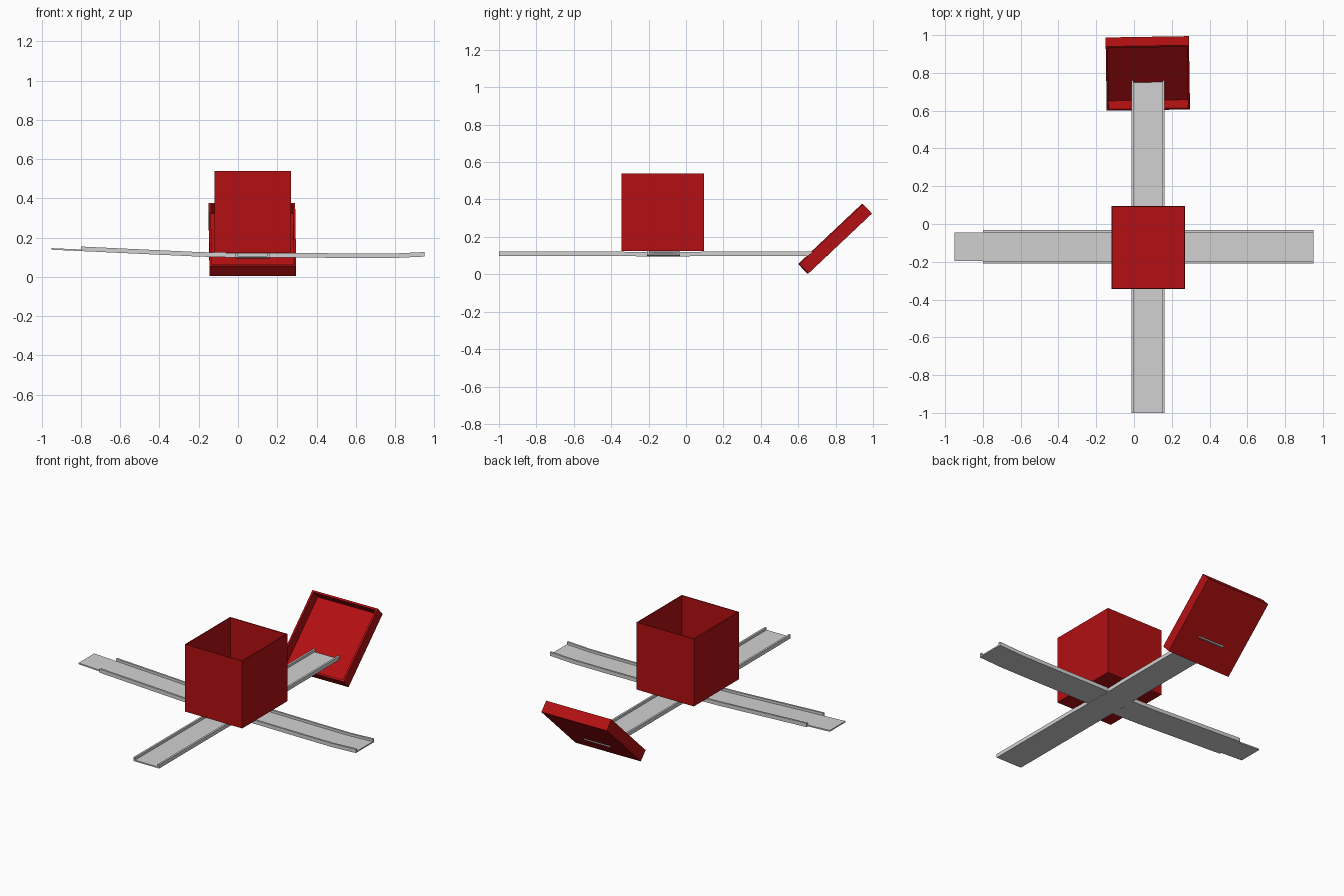
import bpy, bmesh, math
from mathutils import Vector, Matrix

if "Cube" in bpy.data.objects:
    bpy.data.objects.remove(bpy.data.objects["Cube"])


def material(name, rgb):
    m = bpy.data.materials.new(name)
    m.diffuse_color = (*rgb, 1)
    m.use_nodes = True
    m.node_tree.nodes["Principled BSDF"].inputs["Base Color"].default_value = m.diffuse_color
    return m


RED = material("deep red", (0.45, 0.005, 0.006))
GREY = material("light grey", (0.64, 0.64, 0.64))


def finish(name, bm, mat):
    bmesh.ops.recalc_face_normals(bm, faces=bm.faces)
    me = bpy.data.meshes.new(name)
    bm.to_mesh(me)
    bm.free()
    me.materials.append(mat)
    ob = bpy.data.objects.new(name, me)
    bpy.context.collection.objects.link(ob)
    return ob


def open_box(name, size, wall, floor, matrix):
    """Tray centred on its origin, open towards local +z."""
    bm = bmesh.new()
    bmesh.ops.create_cube(bm, size=1, matrix=Matrix.Diagonal((*size, 1)))
    top = max(bm.faces, key=lambda f: f.calc_center_median().z)
    bmesh.ops.inset_individual(bm, faces=[top], thickness=wall)
    inner = bmesh.ops.extrude_discrete_faces(bm, faces=[top])["faces"][0]
    bmesh.ops.translate(bm, verts=inner.verts, vec=(0, 0, floor - size[2]))
    bm.transform(matrix)
    return finish(name, bm, RED)


def sweep(name, profile, stations, place):
    """Sweep a closed (across, up) profile along stations of (distance, height)."""
    bm = bmesh.new()
    rings = [[bm.verts.new(place(d, a, h + u)) for a, u in profile] for d, h in stations]
    n = len(profile)
    for r0, r1 in zip(rings, rings[1:]):
        for i in range(n):
            j = (i + 1) % n
            bm.faces.new((r0[i], r0[j], r1[j], r1[i]))
    bm.faces.new(rings[0])
    bm.faces.new(rings[-1])
    return finish(name, bm, GREY)


# Open box
open_box("box", (0.39, 0.44, 0.415), 0.008, 0.008,
         Matrix.Translation((0.075, -0.125, 0.3325)))

# Tilted lid, hollow side facing front and up
lid_turn = Matrix.Rotation(math.radians(0.9), 4, 'Z') @ Matrix.Rotation(math.radians(43.3), 4, 'X')
open_box("lid", (0.441, 0.467, 0.07), 0.016, 0.006,
         Matrix.Translation((0.073, 0.797, 0.19)) @ lid_turn)

# Ribbons: shallow channels with raised edges
W, E, T, H = 0.088, 0.012, 0.008, 0.023
channel = [(-W, 0), (W, 0), (W, H), (W - E, H), (W - E, T), (-W + E, T), (-W + E, H), (-W, H)]
strip = [(-W + E, 0), (W - E, 0), (W - E, T), (-W + E, T)]


def along_y(d, a, z):
    return Vector((0.074 + a, d, z))


def along_x(d, a, z):
    return Vector((d, -0.12 + a, z))


sweep("long_ribbon", channel,
      [(-1, 0.099), (-0.35, 0.098), (-0.12, 0.094), (0.1, 0.098), (0.76, 0.098)], along_y)
sweep("cross_ribbon", channel,
      [(-0.8, 0.131), (-0.5, 0.117), (-0.2, 0.103), (0.0, 0.098), (0.3, 0.098),
       (0.6, 0.096), (0.8, 0.096), (0.95, 0.103)], along_x)
# Flat tail without raised edges
sweep("ribbon_tail", strip, [(-0.95, 0.138), (-0.8, 0.131)], along_x)
